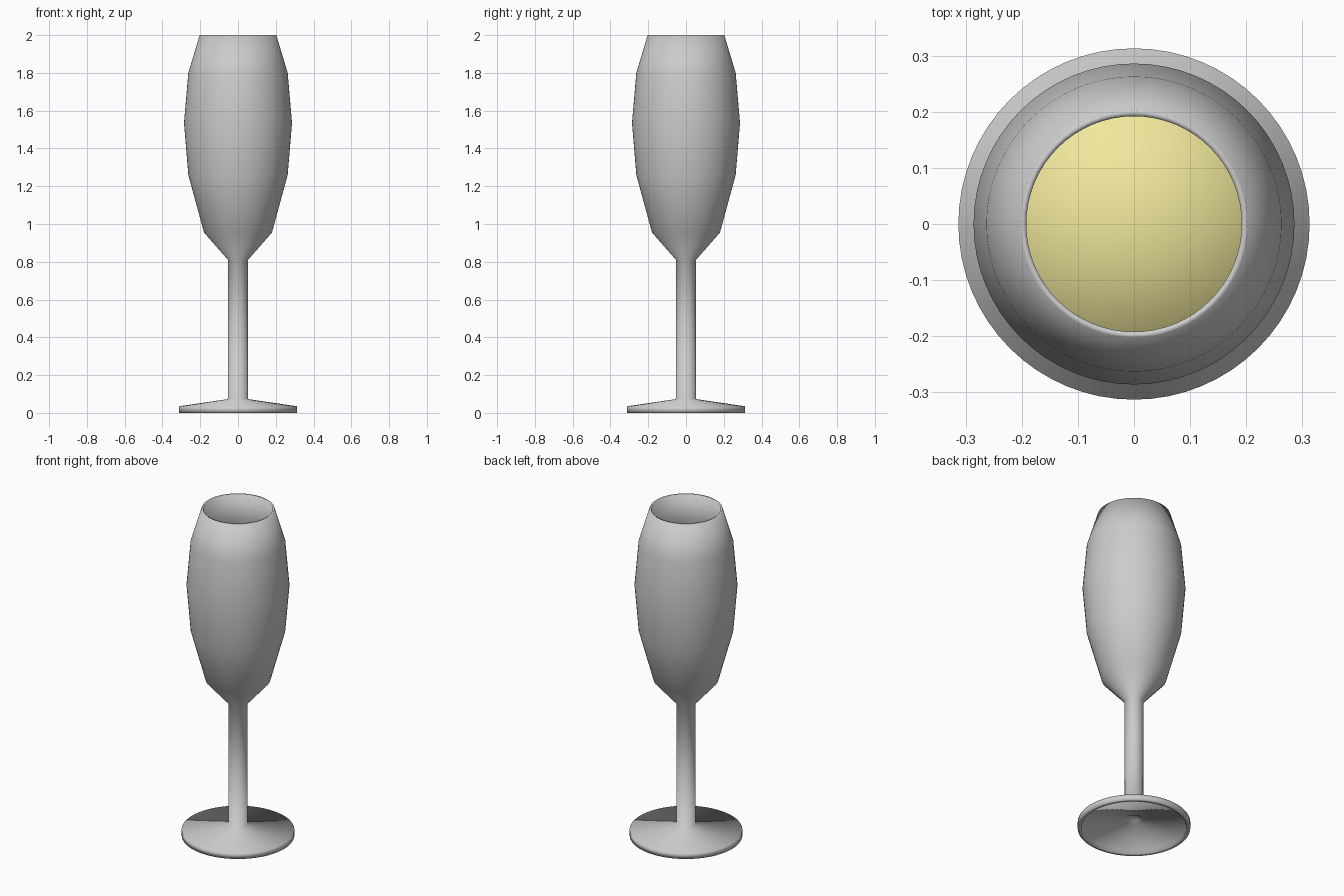
import bpy, bmesh, math
from mathutils import Matrix

if "Cube" in bpy.data.objects:
    bpy.data.objects.remove(bpy.data.objects["Cube"])

SEGMENTS = 64


def lathe(name, profile):
    """Spin an (r, z) profile around the z axis."""
    bm = bmesh.new()
    verts = [bm.verts.new((r, 0, z)) for r, z in profile]
    edges = [bm.edges.new(pair) for pair in zip(verts, verts[1:])]
    bmesh.ops.spin(bm, geom=verts + edges, axis=(0, 0, 1), cent=(0, 0, 0),
                   angle=math.tau, steps=SEGMENTS)
    bmesh.ops.remove_doubles(bm, verts=bm.verts, dist=0.0002)
    bmesh.ops.recalc_face_normals(bm, faces=bm.faces)
    mesh = bpy.data.meshes.new(name)
    bm.to_mesh(mesh)
    bm.free()
    for poly in mesh.polygons:
        poly.use_smooth = True
    obj = bpy.data.objects.new(name, mesh)
    bpy.context.collection.objects.link(obj)
    return obj


# Bowl rings from the stem up to the mouth
bowl = [(0.18, 0.955), (0.263, 1.26), (0.286, 1.535), (0.263, 1.80), (0.203, 2.0)]
wall = 0.011

# Glass: hollow foot, stem, outer bowl, lip and inner bowl in one closed profile
foot = [(0, 0.075), (0.03, 0.068), (0.05, 0.052), (0.29, 0.02), (0.292, 0.0),
        (0.313, 0.0), (0.313, 0.035)]
stem = [(0.053, 0.073), (0.053, 0.81)]
inner = [(r - wall, z) for r, z in reversed(bowl)]
lathe("flute_glass", foot + stem + bowl + inner + [(0.045, 0.825), (0, 0.82)])

# Drink: fills the bowl up to its widest ring
drink = lathe("drink", [(0, 0.83), (0.043, 0.835), (0.167, 0.96), (0.25, 1.26),
                        (0.272, 1.535), (0, 1.535)])
gold = bpy.data.materials.new("pale_gold")
gold.diffuse_color = (0.87, 0.80, 0.33, 1)
gold.use_nodes = True
gold.node_tree.nodes["Principled BSDF"].inputs["Base Color"].default_value = gold.diffuse_color
drink.data.materials.append(gold)
